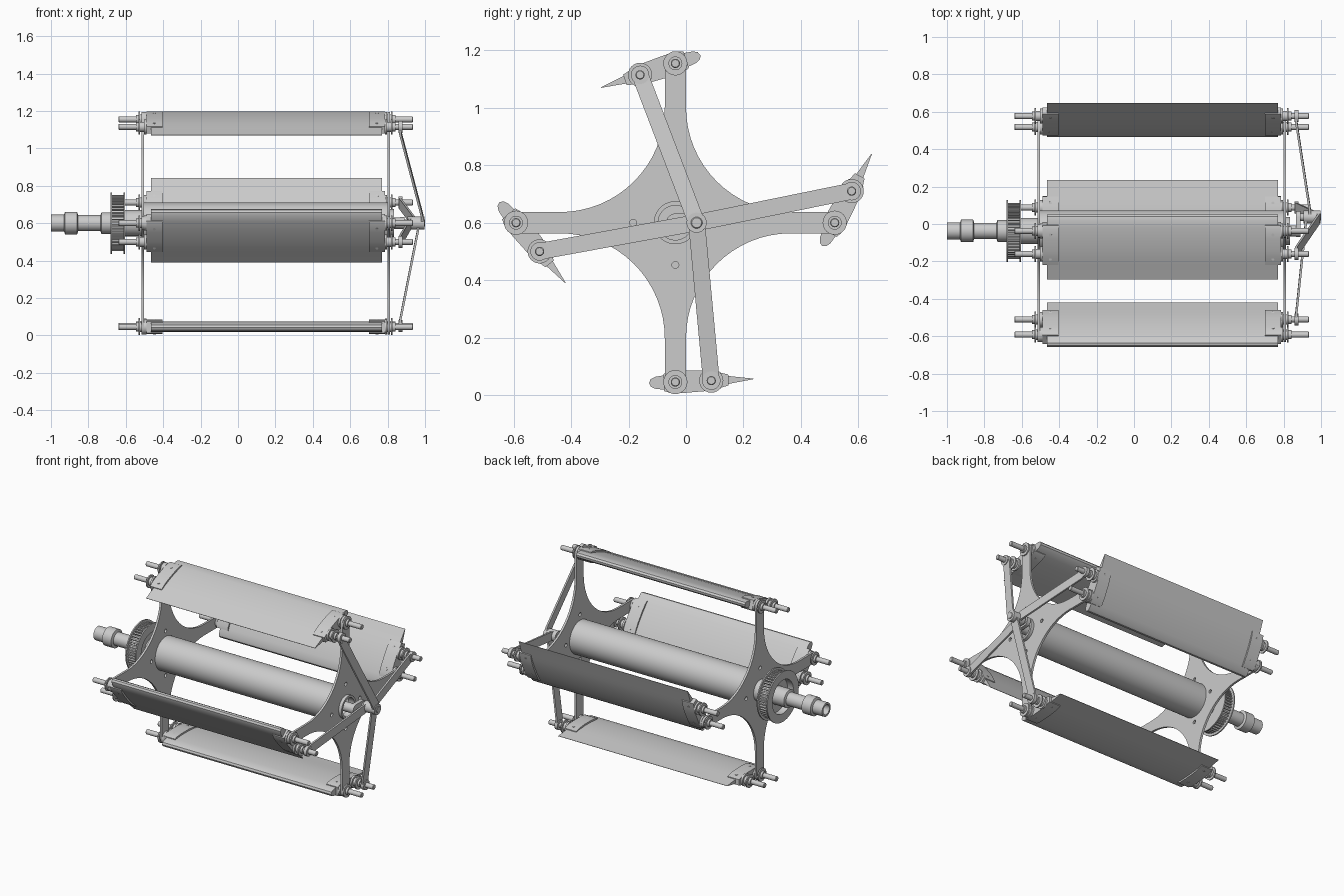
import bpy, bmesh
from math import sin, cos, pi, atan2
from mathutils import Vector

if "Cube" in bpy.data.objects:
    bpy.data.objects.remove(bpy.data.objects["Cube"])

CY, CZ = -0.037, 0.6          # rotor axis
EY, EZ = 0.037, 0.6           # offset link hub axis
R = 0.555                     # blade pivot radius


def finish(name, bm):
    bmesh.ops.remove_doubles(bm, verts=bm.verts, dist=1e-5)
    bmesh.ops.recalc_face_normals(bm, faces=bm.faces)
    me = bpy.data.meshes.new(name)
    bm.to_mesh(me)
    bm.free()
    ob = bpy.data.objects.new(name, me)
    bpy.context.collection.objects.link(ob)
    return ob


def prism(name, pts, x0, x1):
    """Extrude a (y, z) outline along x."""
    bm = bmesh.new()
    a, b = [[bm.verts.new((x, y, z)) for y, z in pts] for x in (x0, x1)]
    n = len(pts)
    bm.faces.new(a)
    bm.faces.new(b)
    for i in range(n):
        j = (i + 1) % n
        bm.faces.new((a[i], a[j], b[j], b[i]))
    return finish(name, bm)


def lathe(name, prof, y=CY, z=CZ, seg=48, closed=False):
    """Turn an (x, radius) profile around an axis along x."""
    bm = bmesh.new()
    rings = [[bm.verts.new((x, y + r * cos(2 * pi * k / seg), z + r * sin(2 * pi * k / seg)))
              for k in range(seg)] for x, r in prof]
    pairs = list(zip(rings, rings[1:]))
    if closed:
        pairs.append((rings[-1], rings[0]))
    else:
        bm.faces.new(rings[0])
        bm.faces.new(rings[-1])
    for a, b in pairs:
        for i in range(seg):
            j = (i + 1) % seg
            bm.faces.new((a[i], a[j], b[j], b[i]))
    return finish(name, bm)


def circle(r, n=24):
    return [(r * cos(2 * pi * k / n), r * sin(2 * pi * k / n)) for k in range(n)]


# Four-armed end plates with concave sides and drilled holes
def plate(name, x):
    quarter, w, arc = [], 0.037, 0.365
    for k in range(9):                                   # rounded arm tip
        t = -pi / 2 + pi * k / 8
        quarter.append((R + 0.04 * cos(t), w * sin(t)))
    c = w + arc
    for k in range(17):                                  # concave fillet
        t = -pi / 2 - pi / 2 * k / 16
        quarter.append((c + arc * cos(t), c + arc * sin(t)))
    outline = []
    for q in range(4):
        ca, sa = round(cos(q * pi / 2)), round(sin(q * pi / 2))
        outline += [(u * ca - v * sa, u * sa + v * ca) for u, v in quarter]
    loops = [outline, circle(0.07, 48)]
    for q in range(4):
        cu, cv = 0.147 * cos(q * pi / 2), 0.147 * sin(q * pi / 2)
        loops.append([(cu + u, cv + v) for u, v in circle(0.012, 16)])
    cu = bpy.data.curves.new(name, 'CURVE')
    cu.dimensions, cu.fill_mode, cu.extrude = '2D', 'BOTH', 0.007
    for lp in loops:
        sp = cu.splines.new('POLY')
        sp.points.add(len(lp) - 1)
        for p, (u, v) in zip(sp.points, lp):
            p.co = (u, v, 0, 1)
        sp.use_cyclic_u = True
    tmp = bpy.data.objects.new(name + "_outline", cu)
    bpy.context.collection.objects.link(tmp)
    bpy.context.view_layer.update()
    bm = bmesh.new()
    me = bpy.data.meshes.new_from_object(tmp.evaluated_get(bpy.context.evaluated_depsgraph_get()))
    bm.from_mesh(me)
    bpy.data.objects.remove(tmp)
    for v in bm.verts:
        u, t, d = v.co
        v.co = (x + d, CY + u, CZ + t)
    finish(name, bm)


plate("left_end_plate", -0.51)
plate("right_end_plate", 0.807)

# Central tube, hollow stepped drive shaft and right bearing
lathe("central_tube", [(-0.503, 0.11), (0.80, 0.11), (0.80, 0.098), (-0.503, 0.098)], closed=True)
lathe("drive_shaft", [(-1, 0.045), (-0.93, 0.045), (-0.925, 0.06), (-0.86, 0.06), (-0.855, 0.043),
                      (-0.735, 0.043), (-0.73, 0.058), (-0.61, 0.058), (-0.61, 0.07), (-0.49, 0.07),
                      (-0.49, 0.032), (-1, 0.032)], closed=True)
lathe("right_bearing_ring", [(0.79, 0.075), (0.835, 0.075), (0.835, 0.06), (0.79, 0.06)], closed=True)
lathe("fixed_axle", [(0.70, 0.03), (0.885, 0.03)])

# Toothed drive pulley
for i, x in enumerate((-0.683, -0.613)):
    lathe(f"pulley_flange_{i}", [(x, 0.165), (x + 0.008, 0.165), (x + 0.008, 0.11), (x, 0.11)], closed=True)
teeth = []
for k in range(48):
    for f, r in ((0.0, 0.137), (0.45, 0.137), (0.5, 0.15), (0.95, 0.15)):
        t = 2 * pi * (k + f) / 48
        teeth.append((r, t))
bm = bmesh.new()
ring = [[bm.verts.new((x, CY + (r if o else 0.11) * cos(t), CZ + (r if o else 0.11) * sin(t)))
         for r, t in teeth] for x, o in ((-0.677, 1), (-0.61, 1), (-0.61, 0), (-0.677, 0))]
for a in range(4):
    A, B = ring[a], ring[(a + 1) % 4]
    for i in range(len(teeth)):
        j = (i + 1) % len(teeth)
        bm.faces.new((A[i], A[j], B[j], B[i]))
finish("pulley_teeth", bm)
lathe("pulley_web", [(-0.64, 0.112), (-0.61, 0.112), (-0.61, 0.055), (-0.64, 0.055)], closed=True)

# Offset crank carrying the link hub
stad = [(CY + 0.032 * cos(t), CZ + 0.032 * sin(t)) for t in [pi / 2 + pi * k / 12 for k in range(13)]]
stad += [(EY + 0.032 * cos(t), EZ + 0.032 * sin(t)) for t in [-pi / 2 + pi * k / 12 for k in range(13)]]
prism("offset_crank", stad, 0.865, 0.89)
lathe("link_hub_pin", [(0.88, 0.02), (0.997, 0.02), (1.0, 0.017)], EY, EZ, 32)


# Cranked link from the offset hub to a blade's control pin
def link(name, y, z, xh, xp=0.868, w=0.029, th=0.012):
    d = Vector((y - EY, z - EZ))
    L, a = d.length, atan2(d.y, d.x)
    st = [(-w * cos(pi / 2 * k / 6), w * sin(pi / 2 * k / 6)) for k in range(7)]
    st += [(0.04, w), (L - 0.035, w)]
    st += [(L + w * sin(pi / 2 * k / 6), w * cos(pi / 2 * k / 6)) for k in range(7)]
    bm, rows = bmesh.new(), []
    for s, h in st:
        h = max(h, 0.002)
        f = min(max((s - 0.04) / (L - 0.075), 0), 1)
        x = xh + (xp - xh) * f
        rows.append([bm.verts.new((x + dx, EY + s * cos(a) - v * sin(a), EZ + s * sin(a) + v * cos(a)))
                     for dx, v in ((-th / 2, -h), (th / 2, -h), (th / 2, h), (-th / 2, h))])
    bm.faces.new(rows[0])
    bm.faces.new(rows[-1])
    for p, q in zip(rows, rows[1:]):
        for i in range(4):
            bm.faces.new((p[i], p[(i + 1) % 4], q[(i + 1) % 4], q[i]))
    finish(name, bm)
    lathe(name + "_collar", [(xh - 0.011, 0.035), (xh + 0.011, 0.035)], EY, EZ, 32)
    lathe(name + "_end_collar", [(xp - 0.011, 0.032), (xp + 0.011, 0.032)], y, z, 32)


FOIL = [(-.086, .013), (-.07, .021), (-.03, .026), (.03, .028), (.09, .026), (.15, .02), (.19, .013), (.272, .001)]
CUFF = [(-.04, .03), (-.02, .037), (.03, .039), (.10, .036), (.14, .031), (.185, .019)]
BLADES = [("top", CY, 1.155, -0.16, 1.115, 0.985), ("front", -0.592, 0.6, -0.51, 0.5, 0.918),
          ("back", 0.518, 0.6, 0.577, 0.71, 0.94), ("bottom", CY, 0.045, 0.088, 0.05, 0.962)]

# Blades with end cuffs, bolts, pivot pins, control pins and links
for name, ay, az, by, bz, xh in BLADES:
    d = Vector((by - ay, bz - az)).normalized()
    n = Vector((-d.y, d.x))

    def outline(half, nose=None):
        pts = [(s, h) for s, h in half] + [(s, -h) for s, h in reversed(half)]
        if nose is not None:
            pts.append((nose, 0))
        return [(ay + d.x * s + n.x * h, az + d.y * s + n.y * h) for s, h in pts]

    prism(name + "_blade", outline(FOIL, -0.092), -0.465, 0.77)
    for side, x0, x1, out in (("left", -0.49, -0.405, -1), ("right", 0.70, 0.785, 1)):
        tag = f"{name}_{side}"
        prism(tag + "_cuff", outline(CUFF), x0, x1)
        xe = x0 if out < 0 else x1
        bm = bmesh.new()
        for s, h in ((0.01, 0.0395), (0.15, 0.0295)):     # bolt heads through the cuff
            rings = [[bm.verts.new(((x0 + x1) / 2 + u, ay + d.x * (s + v) + n.x * e,
                                    az + d.y * (s + v) + n.y * e)) for u, v in circle(0.008, 12)]
                     for e in (-h, h)]
            for r in rings:
                bm.faces.new(r)
            for i in range(12):
                j = (i + 1) % 12
                bm.faces.new((rings[0][i], rings[0][j], rings[1][j], rings[1][i]))
        finish(tag + "_bolts", bm)
        for kind, y, z in (("pivot", ay, az), ("control", by, bz)):
            prof = [(-0.03, 0.016), (0, 0.016), (0, 0.04), (0.012, 0.04), (0.012, 0.027), (0.034, 0.027),
                    (0.034, 0.042), (0.042, 0.042), (0.042, 0.024), (0.056, 0.024), (0.056, 0.016),
                    (0.147, 0.016), (0.15, 0.013)]
            lathe(f"{tag}_{kind}_pin", [(xe + out * x, r) for x, r in prof], y, z, 24)
    link(name + "_link", by, bz, xh)

# Smooth round parts while keeping crisp edges
for ob in bpy.context.collection.objects:
    ob.select_set(True)
    bpy.context.view_layer.objects.active = ob
bpy.ops.object.shade_smooth_by_angle(angle=0.6)
